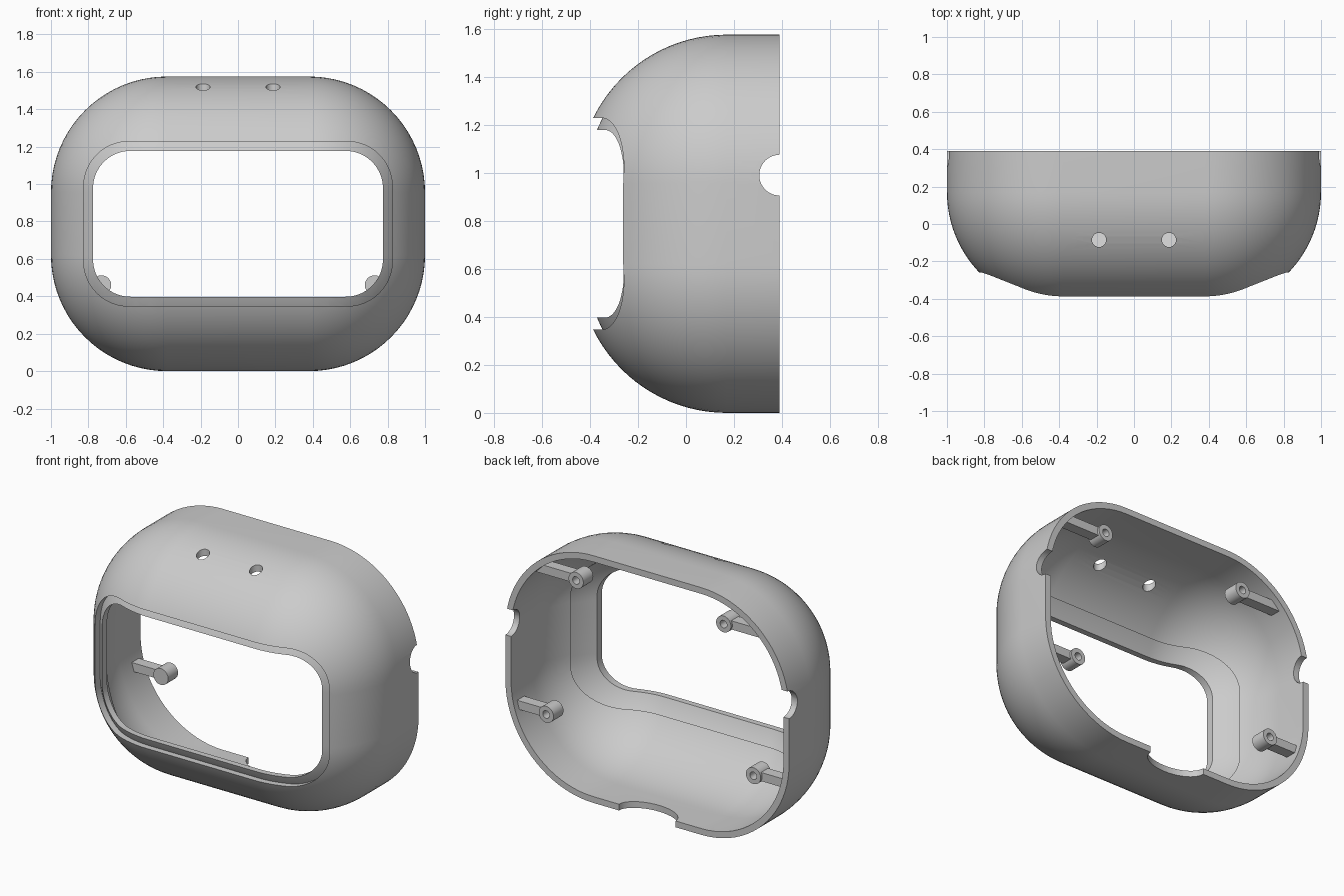
import bpy
import bmesh
import math
from mathutils import Matrix

cube = bpy.data.objects.get("Cube")
if cube:
    bpy.data.objects.remove(cube, do_unlink=True)

MID_Z = 0.7875               # height of the shell's centre
HALF_X, HALF_Z = 0.38, 0.1675  # corner centres
R, BEND_Y = 0.62, 0.17       # body rounding and where it starts
REAR = 0.39

grey = bpy.data.materials.new("plain grey")
grey.use_nodes = True
colour = (0.6, 0.6, 0.6, 1)
grey.diffuse_color = colour
grey.node_tree.nodes["Principled BSDF"].inputs["Base Color"].default_value = colour


def finish(name, bm):
    bmesh.ops.recalc_face_normals(bm, faces=bm.faces[:])
    mesh = bpy.data.meshes.new(name)
    bm.to_mesh(mesh)
    bm.free()
    mesh.materials.append(grey)
    ob = bpy.data.objects.new(name, mesh)
    bpy.context.collection.objects.link(ob)
    return ob


def loft(name, rings, hx, hz, steps=20):
    """Solid through rounded rectangles given as (y, corner radius)."""
    bm = bmesh.new()
    loops = []
    for y, r in rings:
        loop = []
        for q, (sx, sz) in enumerate(((1, 1), (-1, 1), (-1, -1), (1, -1))):
            for i in range(steps + 1):
                a = (q + i / steps) * math.pi / 2
                loop.append(bm.verts.new((sx * hx + r * math.cos(a), y,
                                          MID_Z + sz * hz + r * math.sin(a))))
        loops.append(loop)
    for a, b in zip(loops, loops[1:]):
        for i in range(len(a)):
            j = (i + 1) % len(a)
            bm.faces.new((a[i], a[j], b[j], b[i]))
    bm.faces.new(loops[0])
    bm.faces.new(loops[-1])
    return finish(name, bm)


def body(name, r, rear):
    """Rounded body with a domed front."""
    rings = [(rear, r), (BEND_Y, r)]
    for i in range(1, 24):
        t = i / 24 * math.pi / 2
        rings.append((BEND_Y - r * math.sin(t), r * math.cos(t)))
    return loft(name, rings, HALF_X, HALF_Z)


def prism(name, half_w, half_h, r):
    """Straight window-shaped block through the front."""
    return loft(name, [(0.1, r), (-0.8, r)], half_w - r, half_h - r)


def rod(name, centre, radius, depth, axis, stretch=(1, 1, 1)):
    bm = bmesh.new()
    bmesh.ops.create_cone(bm, cap_ends=True, segments=40, radius1=radius,
                          radius2=radius, depth=depth)
    turn = Matrix.Rotation(math.pi / 2, 4, axis) if axis != 'Z' else Matrix()
    m = Matrix.Translation(centre) @ Matrix.Diagonal((*stretch, 1)) @ turn
    bmesh.ops.transform(bm, matrix=m, verts=bm.verts[:])
    return finish(name, bm)


def box(name, centre, size):
    bm = bmesh.new()
    bmesh.ops.create_cube(bm, size=1)
    m = Matrix.Translation(centre) @ Matrix.Diagonal((*size, 1))
    bmesh.ops.transform(bm, matrix=m, verts=bm.verts[:])
    return finish(name, bm)


def combine(ob, operation, *others):
    """Apply booleans and remove the helper objects."""
    for other in others:
        mod = ob.modifiers.new("cut", 'BOOLEAN')
        mod.operation, mod.solver, mod.object = operation, 'EXACT', other
        bpy.context.view_layer.update()
        graph = bpy.context.evaluated_depsgraph_get()
        mesh = bpy.data.meshes.new_from_object(ob.evaluated_get(graph))
        ob.modifiers.clear()
        ob.data = mesh
        bpy.data.objects.remove(other, do_unlink=True)


# hollow shell with the window recess
shell = body("shell", R, REAR)
combine(shell, 'DIFFERENCE', body("cavity", R - 0.04, 0.6),
        prism("recess", 0.825, 0.44, 0.24))

# thin lip set back around the window
lip = body("window_lip", R - 0.035, 0.3)
combine(lip, 'DIFFERENCE', body("lip_cavity", R - 0.07, 0.6))
combine(lip, 'INTERSECT', prism("lip_limit", 0.87, 0.485, 0.285))
combine(lip, 'DIFFERENCE', prism("opening", 0.775, 0.39, 0.2))
combine(shell, 'UNION', lip)

# round holes on top, cable notches in the rear rim
for s in (-1, 1):
    combine(shell, 'DIFFERENCE',
            rod("top_hole", (s * 0.187, -0.085, 1.5), 0.038, 0.5, 'Z'),
            rod("side_notch", (s, REAR, 0.99), 0.085, 0.4, 'Y'))
combine(shell, 'DIFFERENCE',
        rod("bottom_notch", (0, REAR, 0), 0.2, 0.3, 'Z', (1, 0.6, 1)))
parts = [shell]

# screw posts with blind holes, each on an arm from the side wall
for level, x, z in (("upper", 0.52, 1.37), ("lower", 0.73, 0.46)):
    for side, s in (("left", 1), ("right", -1)):
        post = rod(f"{level}_{side}_screw_post", (s * x, 0.315, z), 0.052, 0.1, 'X')
        arm = box("arm", (s * (x + 0.25), 0.315, z), (0.5, 0.07, 0.055))
        combine(arm, 'INTERSECT', body("arm_limit", R - 0.015, REAR))
        combine(post, 'UNION', arm)
        combine(post, 'DIFFERENCE',
                rod("screw_hole", (s * x, 0.38, z), 0.024, 0.2, 'X'))
        parts.append(post)

for ob in parts:
    bpy.ops.object.select_all(action='DESELECT')
    ob.select_set(True)
    bpy.context.view_layer.objects.active = ob
    bpy.ops.object.shade_smooth_by_angle(angle=math.radians(30))
